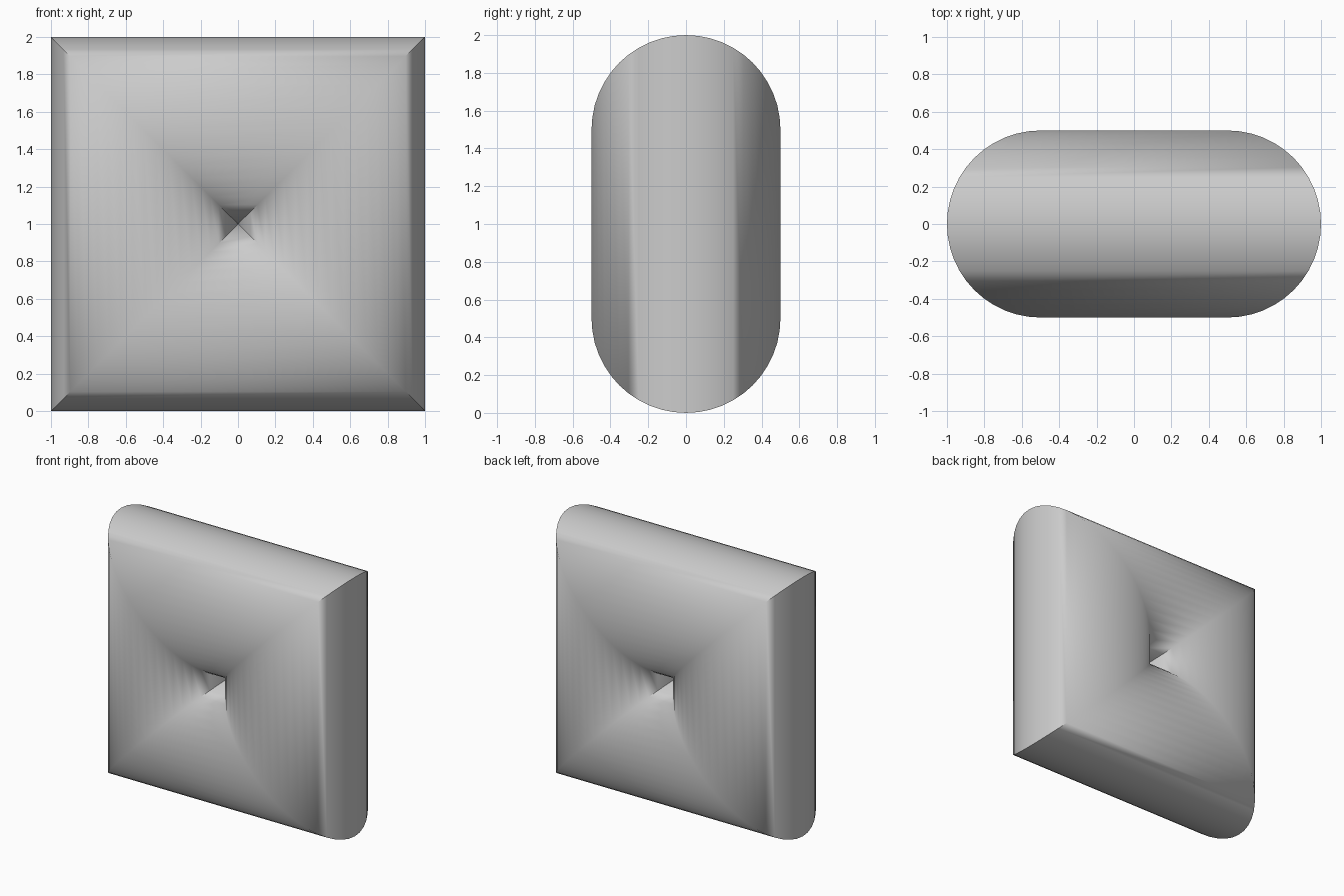
import bpy, bmesh, math
from mathutils import Matrix

if "Cube" in bpy.data.objects:
    bpy.data.objects.remove(bpy.data.objects["Cube"])

# Four-sided ring whose tube closes to a point at the centre
R = math.sqrt(0.5)
bpy.ops.mesh.primitive_torus_add(major_segments=4, minor_segments=48,
                                 major_radius=R, minor_radius=R)
ring = bpy.context.object
ring.name = "square_ring"

# Turn corners onto the diagonals, set the depth, stand it upright
ring.data.transform(
    Matrix.Translation((0, 0, 1))
    @ Matrix.Rotation(math.pi / 2, 4, 'X')
    @ Matrix.Diagonal((1, 1, 0.5 / R, 1))
    @ Matrix.Rotation(math.pi / 4, 4, 'Z'))

# Weld the coincident inner points
bm = bmesh.new()
bm.from_mesh(ring.data)
bmesh.ops.remove_doubles(bm, verts=bm.verts, dist=1e-5)
bmesh.ops.recalc_face_normals(bm, faces=bm.faces)
bm.to_mesh(ring.data)
bm.free()

# Smooth tube, sharp mitres only near the outer and inner rims
bpy.ops.object.shade_smooth_by_angle(angle=math.radians(66))
